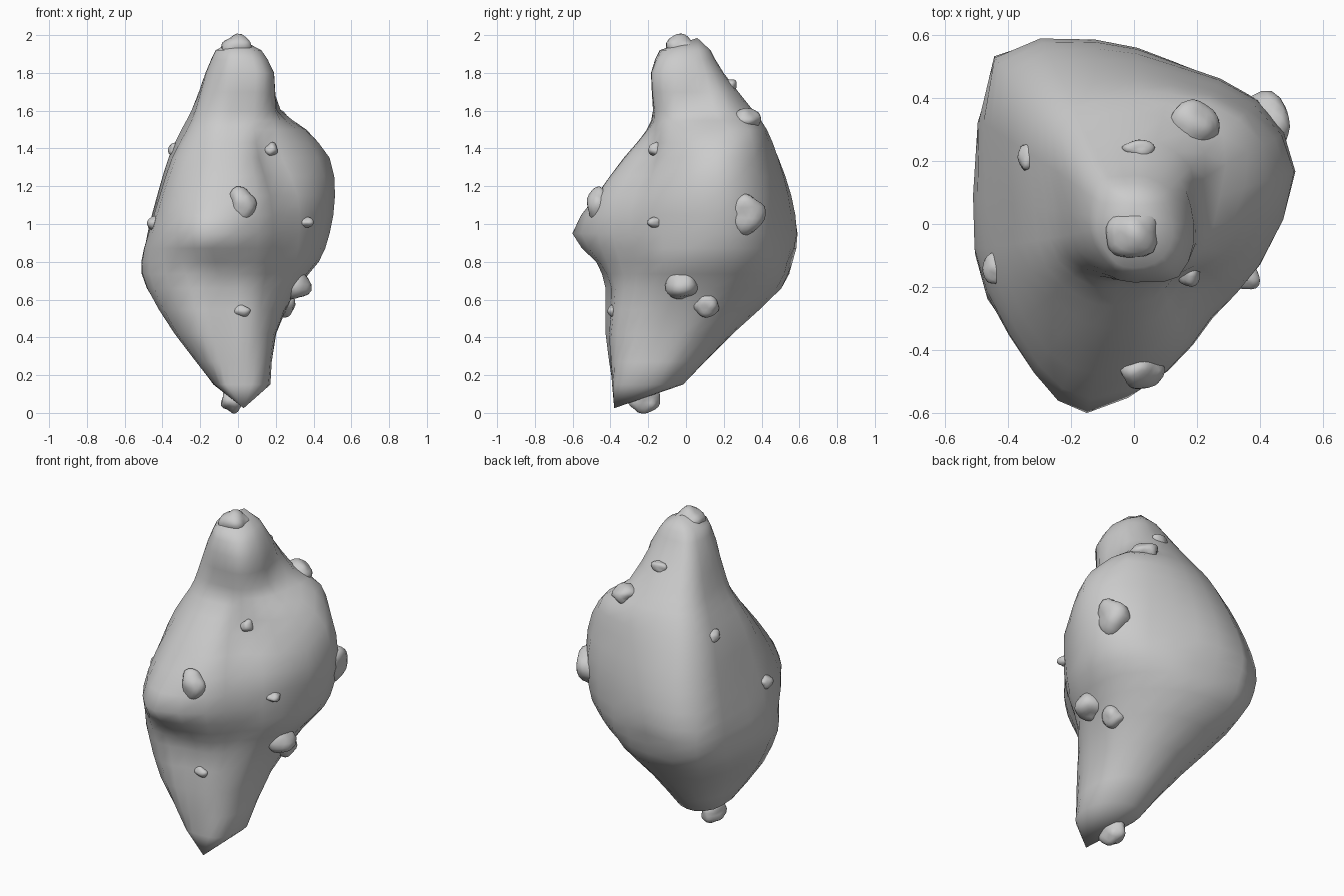
import bpy, bmesh, math
from mathutils import Vector, noise
from mathutils.bvhtree import BVHTree

if "Cube" in bpy.data.objects:
    bpy.data.objects.remove(bpy.data.objects["Cube"])

# Body: horizontal slices, each a height and 12 radii at these angles
ANGLES = (18, 45, 75, 102, 130, 170, 205, 236, 256, 283, 310, 342)
SLICES = [
    (0.15, .18, .20, .22, .23, .19, .13, .13, .16, .15, .15, .17, .17),
    (0.42, .21, .27, .35, .40, .39, .33, .355, .34, .275, .26, .23, .20),
    (0.66, .33, .41, .49, .57, .63, .49, .49, .45, .36, .33, .28, .29),
    (0.80, .45, .50, .52, .56, .68, .52, .52, .53, .49, .43, .35, .39),
    (0.95, .51, .55, .53, .60, .69, .48, .50, .57, .62, .48, .39, .41),
    (1.15, .54, .555, .52, .57, .63, .42, .44, .49, .49, .45, .36, .42),
    (1.35, .51, .515, .48, .50, .54, .36, .36, .35, .34, .31, .24, .34),
    (1.50, .37, .47, .43, .43, .45, .285, .27, .24, .21, .20, .21, .27),
    (1.60, .22, .32, .35, .36, .37, .235, .23, .20, .18, .175, .20, .21),
    (1.80, .19, .20, .20, .20, .23, .175, .17, .175, .185, .19, .22, .20),
    (1.92, .12, .13, .13, .13, .14, .12, .12, .13, .14, .14, .14, .13),
]


def refine(pts, closed):
    """Double a row of points along a smooth curve through them."""
    n = len(pts)
    out = []
    for i in range(n if closed else n - 1):
        k = [(i + d) % n if closed else min(max(i + d, 0), n - 1) for d in (-1, 0, 1, 2)]
        a, b, c, d = (pts[j] for j in k)
        out += [b, (9 * (b + c) - a - d) / 16]
    return out if closed else out + [pts[-1]]


def finish(bm, name):
    bmesh.ops.recalc_face_normals(bm, faces=bm.faces)
    for f in bm.faces:
        f.smooth = True
    mesh = bpy.data.meshes.new(name)
    bm.to_mesh(mesh)
    obj = bpy.data.objects.new(name, mesh)
    bpy.context.collection.objects.link(obj)


rows = []
for z, *radii in SLICES:
    cy = -0.3 * max(0, 0.8 - z) / 0.8      # the root leans to the front
    polar = [(r, math.radians(deg)) for deg, r in zip(ANGLES, radii)]
    rows.append(refine([Vector((r * math.cos(a), cy + r * math.sin(a), z))
                        for r, a in polar], True))
columns = [refine(list(col), False) for col in zip(*rows)]

bm = bmesh.new()
rings = [[bm.verts.new(p) for p in row] for row in zip(*columns)]
n = len(columns)
for lo, hi in zip(rings, rings[1:]):
    for i in range(n):
        j = (i + 1) % n
        bm.faces.new((lo[i], lo[j], hi[j], hi[i]))
for ring, tip in ((rings[0], (.03, -.38, .025)), (rings[-1], (0, .06, 1.985))):
    v = bm.verts.new(tip)
    for i in range(n):
        bm.faces.new((ring[i], ring[(i + 1) % n], v))
bmesh.ops.recalc_face_normals(bm, faces=bm.faces)
surface = BVHTree.FromBMesh(bm)
finish(bm, "rock_body")


# Lumps: uneven little stones half sunk in the body
def lump(name, loc, size, seed, snap=True):
    if snap:
        hit, normal = surface.find_nearest(Vector(loc))[:2]
        loc = hit - normal * 0.25 * min(size)
    bm = bmesh.new()
    bmesh.ops.create_icosphere(bm, subdivisions=3, radius=1)
    for v in bm.verts:
        k = noise.noise(v.co * 1.1 + Vector((seed * 7.3, seed * 3.1, 2.7)))
        p = v.co * (1 + 0.3 * k)
        v.co = Vector(loc) + Vector(p[k] * size[k] for k in range(3))
    finish(bm, name)


lump("top_lump", (-.005, -.025, 1.92), (.095, .09, .08), 1, False)
lump("bottom_lump", (-.03, -.22, .068), (.065, .08, .066), 2, False)
lump("right_lump", (.405, .31, 1.06), (.09, .1, .11), 3, False)

BIG = [((.02, -.45, 1.10), (.07, .06, .09)), ((.31, -.02, .67), (.08, .08, .09)),
       ((.26, .11, .56), (.06, .075, .06)), ((.20, .33, 1.58), (.075, .08, .06))]
SMALL = [((.17, -.15, 1.39), (.035, .04, .04)), ((.34, -.15, 1.01), (.04, .04, .03)),
         ((.02, -.38, .54), (.045, .03, .03)), ((.02, .26, 1.75), (.05, .03, .035)),
         ((-.36, .21, 1.40), (.025, .045, .035)), ((-.46, -.14, 1.01), (.04, .05, .04))]
for i, (loc, size) in enumerate(BIG):
    lump(f"large_lump_{i + 1}", loc, size, 10 + i)
for i, (loc, size) in enumerate(SMALL):
    lump(f"small_lump_{i + 1}", loc, size, 20 + i)
